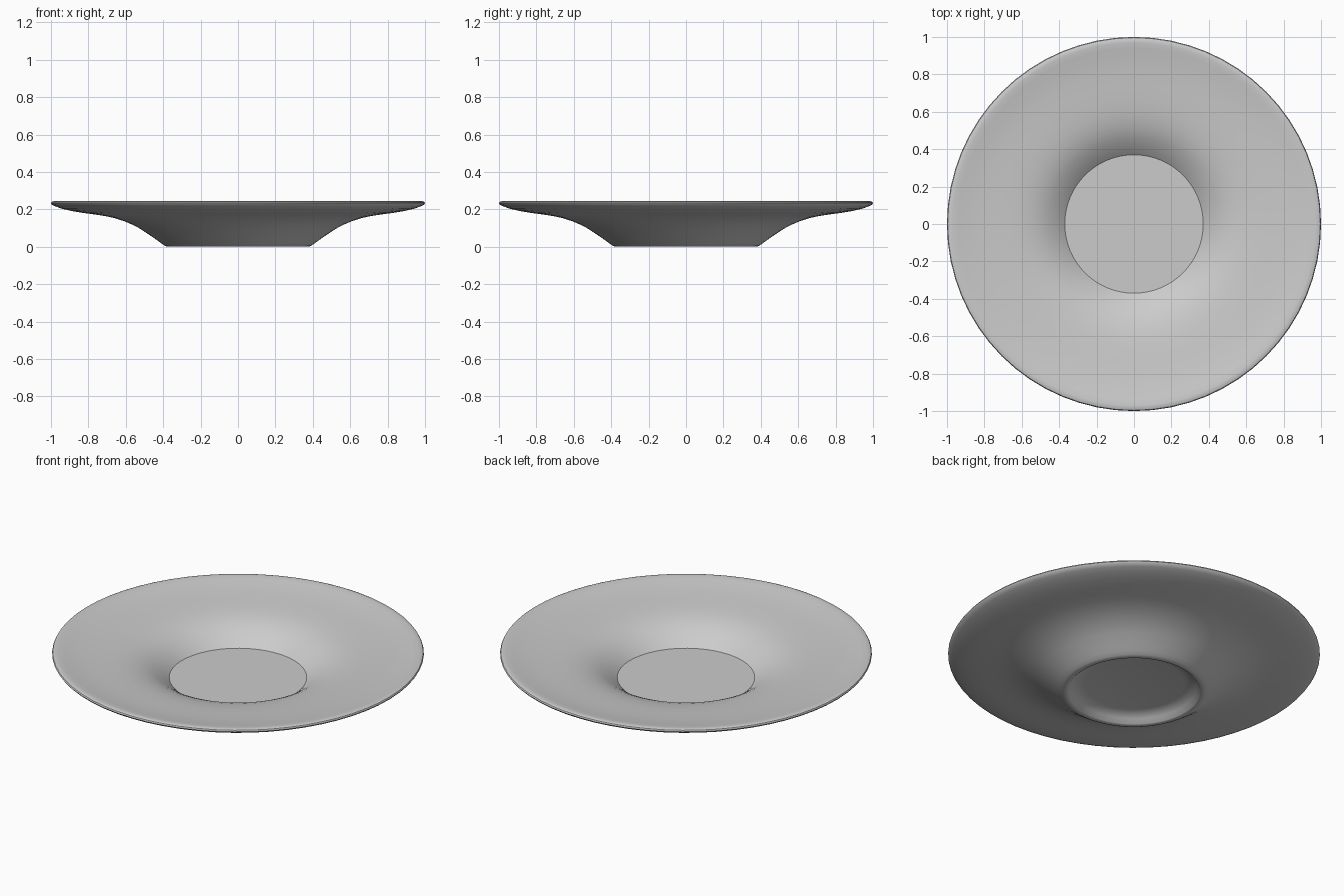
import bpy, bmesh, math

if "Cube" in bpy.data.objects:
    bpy.data.objects.remove(bpy.data.objects["Cube"])

SEGMENTS = 64

# Half profile (radius, height): underside recess, foot, outer wall, rim, upper face, well
profile = [
    (0, .05), (.27, .05), (.305, .043), (.335, .025), (.355, .003), (.362, 0),
    (.378, 0), (.39, .005), (.41, .018), (.44, .04), (.47, .061), (.5, .081),
    (.53, .1), (.57, .12), (.61, .137), (.66, .153), (.71, .164), (.77, .173),
    (.83, .181), (.89, .191), (.94, .203), (.975, .215), (.995, .225), (1, .233),
    (.996, .24), (.985, .244), (.97, .244), (.94, .239), (.89, .23), (.82, .221),
    (.74, .214), (.66, .207), (.6, .199), (.55, .189), (.5, .173), (.46, .154),
    (.42, .129), (.39, .107), (.37, .09), (0, .09),
]

# Lathe the profile around z
bm = bmesh.new()
verts = [bm.verts.new((r, 0, z)) for r, z in profile]
edges = [bm.edges.new(pair) for pair in zip(verts, verts[1:])]
bmesh.ops.spin(bm, geom=verts + edges, cent=(0, 0, 0), axis=(0, 0, 1),
               angle=math.tau, steps=SEGMENTS, use_duplicate=False)
bmesh.ops.remove_doubles(bm, verts=bm.verts, dist=1e-4)
bmesh.ops.dissolve_degenerate(bm, edges=bm.edges, dist=1e-5)
bmesh.ops.recalc_face_normals(bm, faces=bm.faces)

mesh = bpy.data.meshes.new("saucer")
bm.to_mesh(mesh)
bm.free()
saucer = bpy.data.objects.new("saucer", mesh)
bpy.context.collection.objects.link(saucer)

# Smooth glaze with a crisp edge at the well and foot
bpy.context.view_layer.objects.active = saucer
saucer.select_set(True)
bpy.ops.object.shade_smooth_by_angle(angle=math.radians(32))
